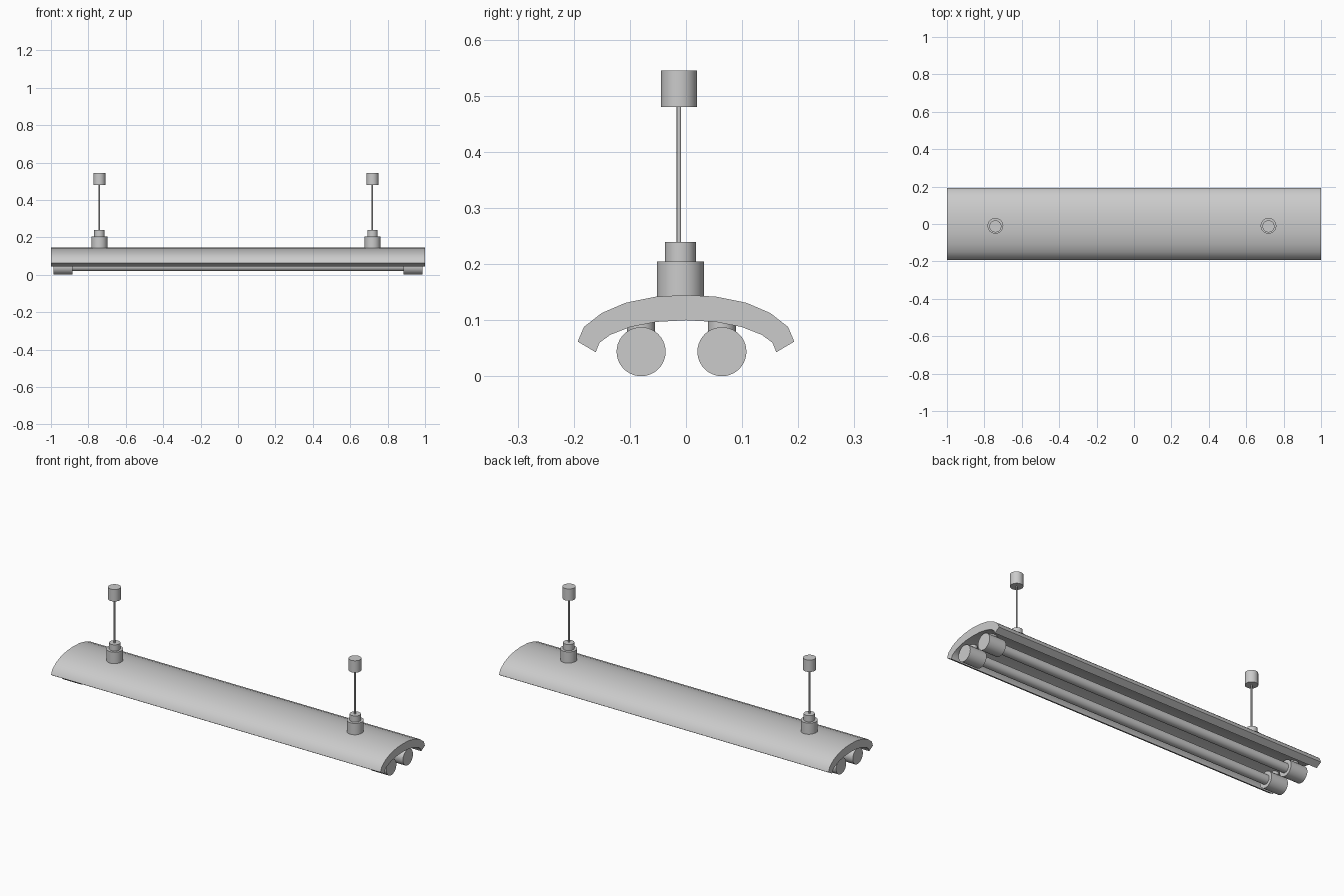
import bpy
import bmesh
import math
from mathutils import Matrix, Vector

cube = bpy.data.objects.get("Cube")
if cube:
    bpy.data.objects.remove(cube, do_unlink=True)

# One grey finish for every part
grey = bpy.data.materials.new("satin_grey")
grey.use_nodes = True
colour = (0.6, 0.6, 0.6, 1)
grey.diffuse_color = colour
grey.node_tree.nodes["Principled BSDF"].inputs["Base Color"].default_value = colour


def finish(name, bm):
    bmesh.ops.recalc_face_normals(bm, faces=bm.faces)
    mesh = bpy.data.meshes.new(name)
    bm.to_mesh(mesh)
    bm.free()
    mesh.materials.append(grey)
    obj = bpy.data.objects.new(name, mesh)
    bpy.context.collection.objects.link(obj)
    bpy.ops.object.select_all(action='DESELECT')
    obj.select_set(True)
    bpy.context.view_layer.objects.active = obj
    bpy.ops.object.shade_smooth_by_angle(angle=math.radians(40))
    return obj


def cylinder(name, start, end, radius, sides=40):
    start, end = Vector(start), Vector(end)
    axis = end - start
    turn = axis.to_track_quat('Z', 'Y').to_matrix().to_4x4()
    bm = bmesh.new()
    bmesh.ops.create_cone(bm, cap_ends=True, segments=sides, radius1=radius,
                          radius2=radius, depth=axis.length,
                          matrix=Matrix.Translation((start + end) / 2) @ turn)
    return finish(name, bm)


# Curved shade: half profiles mirrored across y, then extruded along x
outer = [(0.193, 0.062), (0.182, 0.088), (0.15, 0.113), (0.108, 0.131), (0.054, 0.142)]
inner = [(0.161, 0.043), (0.154, 0.06), (0.135, 0.074), (0.099, 0.088), (0.053, 0.097)]


def arch(half, crown):
    return [(-y, z) for y, z in half] + [(0, crown)] + [(y, z) for y, z in reversed(half)]


profile = arch(outer, 0.145) + arch(inner, 0.1)[::-1]
bm = bmesh.new()
face = bm.faces.new([bm.verts.new((-1, y, z)) for y, z in profile])
sweep = bmesh.ops.extrude_face_region(bm, geom=[face])
bmesh.ops.translate(bm, vec=(2, 0, 0),
                    verts=[v for v in sweep["geom"] if isinstance(v, bmesh.types.BMVert)])
finish("shade", bm)

# Two lamps, each with a socket and a short bracket at both ends
for row, y in (("front", -0.08), ("back", 0.064)):
    z = 0.044
    cylinder(row + "_tube", (-0.9, y, z), (0.9, y, z), 0.025)
    for side, s in (("right", -1), ("left", 1)):
        label = row + "_" + side
        cylinder(label + "_socket", (s * 0.886, y, z), (s * 0.987, y, z), 0.0437)
        cylinder(label + "_bracket", (s * 0.937, y, z), (s * 0.937, y, 0.103), 0.025)

# Two hangers: base, collar, rod and ceiling cap
for side, x in (("right", -0.741), ("left", 0.719)):
    for part, y, low, high, radius in (("base", -0.01, 0.125, 0.205, 0.042),
                                       ("collar", -0.01, 0.205, 0.239, 0.0276),
                                       ("rod", -0.0125, 0.239, 0.48, 0.004),
                                       ("ceiling_cap", -0.0125, 0.48, 0.545, 0.032)):
        cylinder(side + "_hanger_" + part, (x, y, low), (x, y, high), radius)
